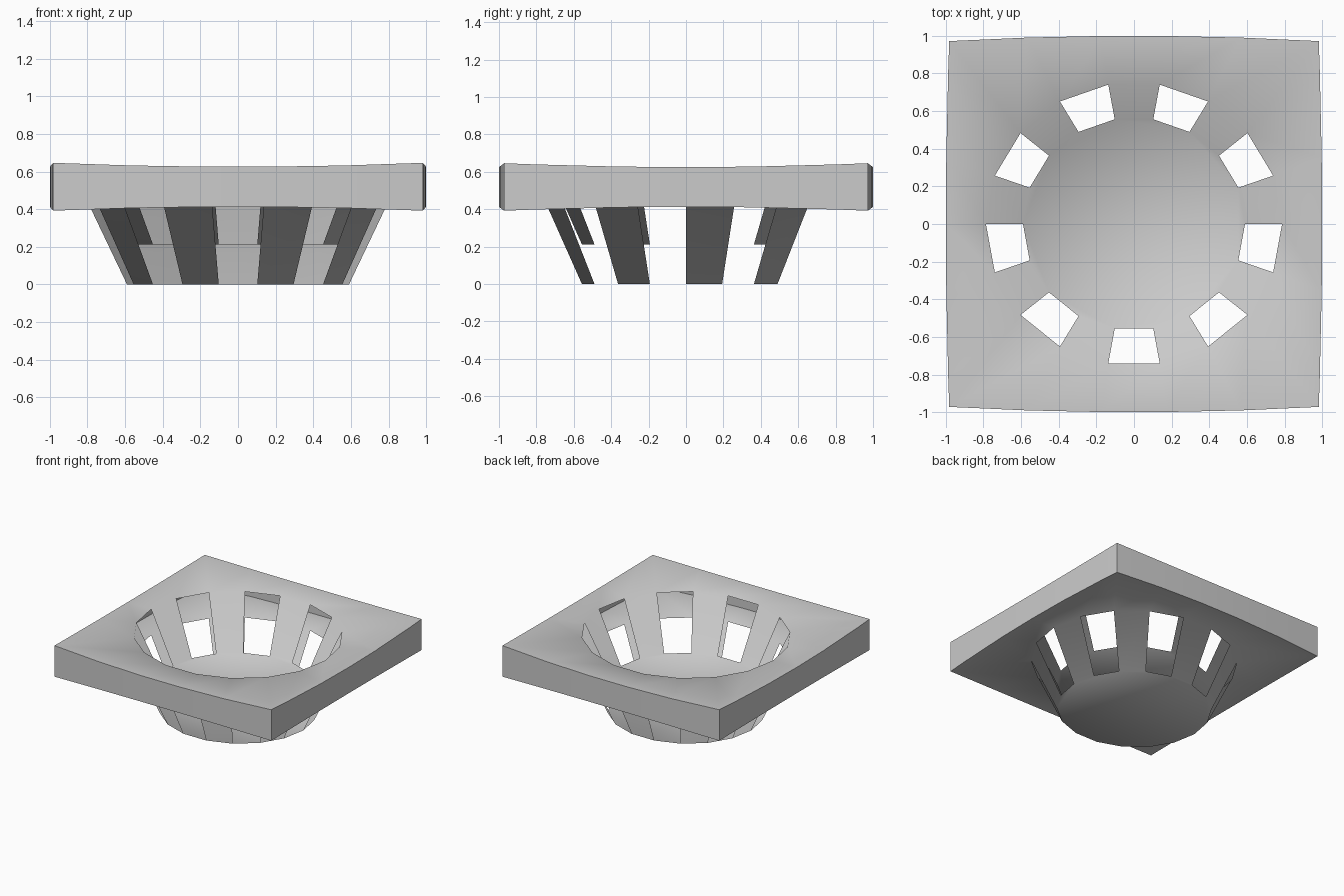
import bpy, bmesh, math

if "Cube" in bpy.data.objects:
    bpy.data.objects.remove(bpy.data.objects["Cube"])

N = 18                      # sides of the basket
FLOOR_R = (0.59, 0.565)     # elliptical radii at the floor
RIM_R = (0.787, 0.752)      # elliptical radii at the rim
WALL_H = 0.413              # height of the sloping wall
GAP = 0.212                 # vertical distance between the two skins

bm = bmesh.new()


def ring(radii, z):
    return [bm.verts.new((radii[0] * math.cos(2 * math.pi * i / N),
                          radii[1] * math.sin(2 * math.pi * i / N), z)) for i in range(N)]


def square_point(deg, z, bow):
    # point on the slightly bowed square outline, flaring in height at corners
    c, s = math.cos(math.radians(deg)), math.sin(math.radians(deg))
    m = max(abs(c), abs(s))
    u, v = c / m, s / m
    t = min(abs(u), abs(v)) ** 2
    return bm.verts.new((u * (1 - 0.018 * v * v), v * (1 - 0.028 * u * u), z + bow * t))


def skin(z0, bow, up):
    def face(*vs):
        bm.faces.new(vs if up else vs[::-1])
    low, rim = ring(FLOOR_R, z0), ring(RIM_R, z0 + WALL_H)
    edge = [square_point(360 * i / N, z0 + WALL_H, bow) for i in range(N)]
    outline = []
    face(*low)
    for i in range(N):
        j = (i + 1) % N
        # every other wall side is an open window
        if i % 2 == 0:
            face(low[j], low[i], rim[i], rim[j])
        outline.append(edge[i])
        corner = next((d for d in (45, 135, 225, 315) if i * 20 < d < i * 20 + 20), None)
        if corner is None:
            face(rim[j], rim[i], edge[i], edge[j])
        else:
            c = square_point(corner, z0 + WALL_H, bow)
            outline.append(c)
            if corner - i * 20 < 10:
                face(rim[i], edge[i], c)
                face(rim[j], rim[i], c, edge[j])
            else:
                face(rim[j], c, edge[j])
                face(rim[j], rim[i], edge[i], c)
    return outline


# lower and upper skins of the basket and flange
bottom = skin(0.0, -0.021, False)
top = skin(GAP, 0.021, True)

# outer side of the flange
for i in range(len(top)):
    j = (i + 1) % len(top)
    bm.faces.new((bottom[i], bottom[j], top[j], top[i]))

mesh = bpy.data.meshes.new("basket")
bm.to_mesh(mesh)
bm.free()
basket = bpy.data.objects.new("square_rim_basket", mesh)
bpy.context.collection.objects.link(basket)
bpy.context.view_layer.objects.active = basket
basket.select_set(True)
bpy.ops.object.shade_smooth_by_angle(angle=math.radians(70))
